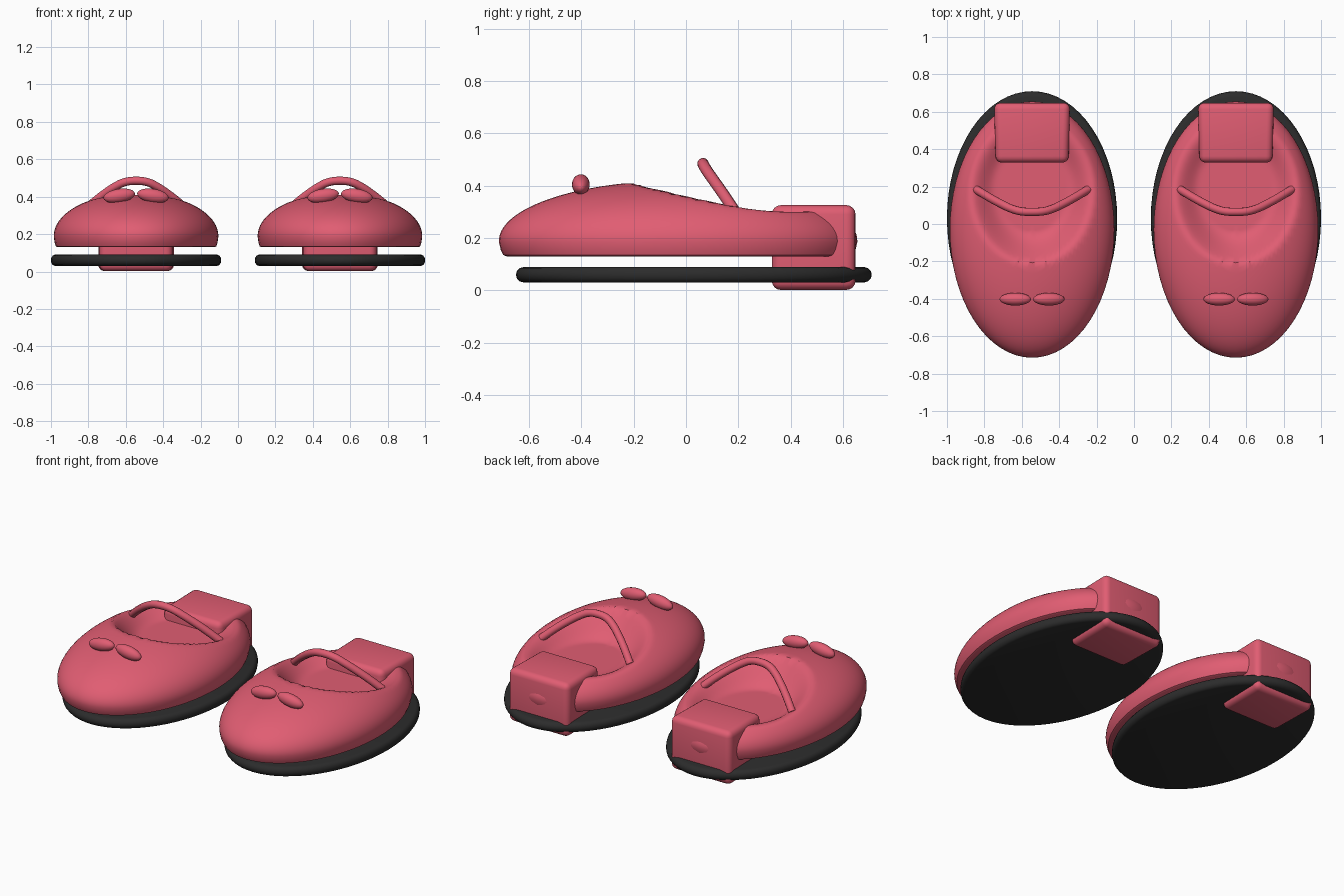
import bpy, bmesh, math
from mathutils import Matrix

if "Cube" in bpy.data.objects:
    bpy.data.objects.remove(bpy.data.objects["Cube"])

def material(name, rgb):
    m = bpy.data.materials.new(name)
    m.diffuse_color = (*rgb, 1)
    m.use_nodes = True
    m.node_tree.nodes["Principled BSDF"].inputs["Base Color"].default_value = m.diffuse_color
    return m

RED = material("coral red", (0.75, 0.11, 0.17))
BLACK = material("sole black", (0.025, 0.025, 0.025))

def finish(name, bm, mat, angle=40):
    bmesh.ops.recalc_face_normals(bm, faces=bm.faces)
    me = bpy.data.meshes.new(name)
    bm.to_mesh(me)
    bm.free()
    ob = bpy.data.objects.new(name, me)
    bpy.context.collection.objects.link(ob)
    me.materials.append(mat)
    bpy.ops.object.select_all(action='DESELECT')
    ob.select_set(True)
    bpy.context.view_layer.objects.active = ob
    bpy.ops.object.shade_smooth_by_angle(angle=math.radians(angle))
    return ob

def oval(name, cx, cy, rx, ry, rings, mat, height=None, n=64):
    """Stack of oval rings (radius factor, z), closed by a fan at both ends."""
    bm = bmesh.new()
    def vert(x, y, z):
        return bm.verts.new((cx + x, cy + y, height(x, cy + y, z) if height else z))
    loops = []
    for r, z in rings:
        loops.append([vert(rx * r * math.cos(2 * math.pi * i / n),
                           ry * r * math.sin(2 * math.pi * i / n), z) for i in range(n)])
    for a, b in zip(loops, loops[1:]):
        for i in range(n):
            j = (i + 1) % n
            bm.faces.new((a[i], a[j], b[j], b[i]))
    for loop, z in ((loops[0], rings[0][1]), (loops[-1], rings[-1][1])):
        c = vert(0, 0, z)
        for i in range(n):
            bm.faces.new((loop[i], loop[(i + 1) % n], c))
    return finish(name, bm, mat)

def foot_opening(x, y, z):
    """Press the dished foot opening into the top of the dome."""
    if z < 0.195:
        return z
    dy = y - 0.20
    d = math.hypot(x / 0.335, dy / (0.41 if dy < 0 else 0.36))
    t = min(max((1.0 - d) / 0.42, 0), 1)
    t = t * (2 - t) * 0.6 + t * t * (3 - 2 * t) * 0.4
    return z + (min(z, 0.255) - z) * t

def strap(cx):
    pts = [(0, 0.065, 0.485), (0.06, 0.068, 0.478), (0.11, 0.082, 0.455),
           (0.17, 0.11, 0.415), (0.23, 0.143, 0.368), (0.30, 0.185, 0.305)]
    pts = [(-x, y, z) for x, y, z in pts[:0:-1]] + pts
    cu = bpy.data.curves.new("strap", 'CURVE')
    cu.dimensions = '3D'
    cu.bevel_depth = 0.022
    cu.bevel_resolution = 3
    cu.use_fill_caps = True
    sp = cu.splines.new('BEZIER')
    sp.bezier_points.add(len(pts) - 1)
    for bp, (x, y, z) in zip(sp.bezier_points, pts):
        bp.co = (cx + x, y, z)
        bp.handle_left_type = bp.handle_right_type = 'AUTO'
    sp.resolution_u = 4
    cu.materials.append(RED)
    ob = bpy.data.objects.new("strap", cu)
    bpy.context.collection.objects.link(ob)

def heel(cx):
    bm = bmesh.new()
    bmesh.ops.create_cube(bm, size=1)
    for v in bm.verts:
        half = 0.203 if v.co.y > 0 else 0.195
        v.co = (cx + math.copysign(half, v.co.x), 0.488 + v.co.y * 0.32, 0.164 + v.co.z * 0.324)
    bmesh.ops.bevel(bm, geom=bm.edges[:], offset=0.035, segments=4, profile=0.5, affect='EDGES')
    finish("heel_block", bm, RED)

def bump(cx, side):
    bm = bmesh.new()
    bmesh.ops.create_uvsphere(bm, u_segments=24, v_segments=14, radius=1)
    bm.transform(Matrix.Translation((cx + side * 0.09, -0.402, 0.405))
                 @ Matrix.Rotation(side * math.radians(9), 4, 'Y')
                 @ Matrix.Diagonal((0.085, 0.034, 0.037, 1)))
    finish("toe_bump", bm, RED)

SOLE = [(0.955, 0.03), (0.98, 0.035), (0.996, 0.047), (1, 0.06),
        (0.996, 0.073), (0.98, 0.085), (0.955, 0.09)]
UPPER = [(0.955, 0.13), (0.975, 0.135), (0.99, 0.155), (1, 0.185)]
for k in range(1, 36):                       # domed top
    r = math.cos(math.pi / 2 * k / 36)
    UPPER.append((r, 0.19 + 0.23 * math.sqrt(1 - r * r)))

for cx in (-0.545, 0.545):
    oval("sole", cx, 0.03, 0.455, 0.68, SOLE, BLACK)
    oval("upper", cx, -0.03, 0.44, 0.685, UPPER, RED, foot_opening)
    heel(cx)
    strap(cx)
    for side in (-1, 1):
        bump(cx, side)
